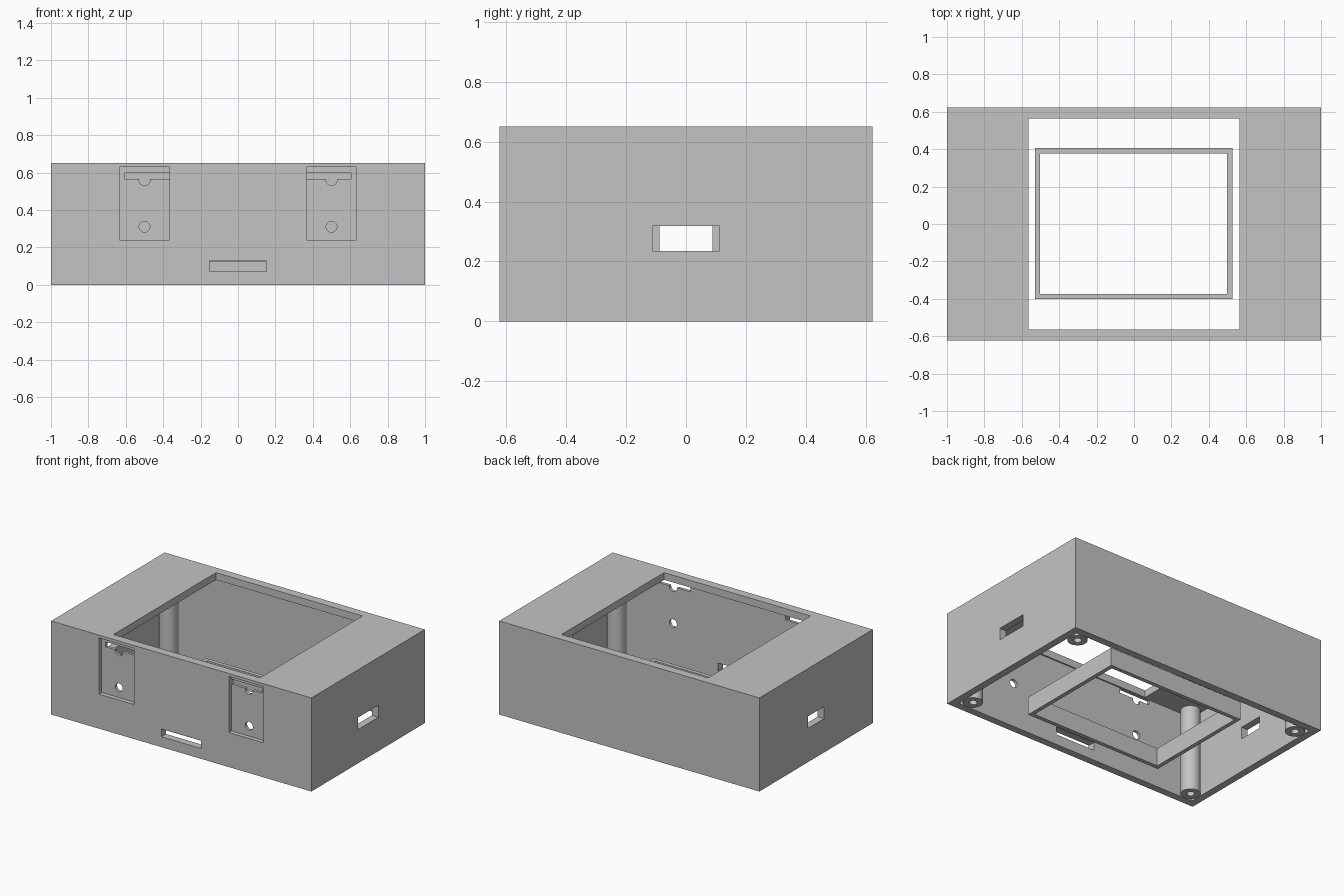
import bpy
import math

cube = bpy.data.objects.get("Cube")
if cube:
    bpy.data.objects.remove(cube, do_unlink=True)

# Single plain material
grey = bpy.data.materials.new("light_grey")
grey.use_nodes = True
grey.diffuse_color = (0.55, 0.55, 0.55, 1)
grey.node_tree.nodes["Principled BSDF"].inputs["Base Color"].default_value = (0.55, 0.55, 0.55, 1)

W, D, H = 1.0, 0.6225, 0.65   # half width, half depth, height
T = 0.05                      # wall thickness


def box(name, x, y, z):
    """Box from (min, max) ranges on each axis."""
    bpy.ops.mesh.primitive_cube_add(size=1, location=[sum(r) / 2 for r in (x, y, z)])
    ob = bpy.context.object
    ob.name = name
    ob.scale = [r[1] - r[0] for r in (x, y, z)]
    bpy.ops.object.transform_apply(location=False, rotation=False, scale=True)
    ob.data.materials.append(grey)
    return ob


def cylinder(name, radius, length, centre, along_y=False):
    bpy.ops.mesh.primitive_cylinder_add(
        vertices=40, radius=radius, depth=length, location=centre,
        rotation=(math.pi / 2 if along_y else 0, 0, 0))
    ob = bpy.context.object
    ob.name = name
    ob.data.materials.append(grey)
    return ob


def cut(target, cutters):
    """Subtract each cutter from the target and discard it."""
    for c in cutters:
        mod = target.modifiers.new("cut", "BOOLEAN")
        mod.operation = "DIFFERENCE"
        mod.solver = "EXACT"
        mod.object = c
        bpy.context.view_layer.objects.active = target
        bpy.ops.object.modifier_apply(modifier=mod.name)
        bpy.data.objects.remove(c, do_unlink=True)


def smooth(ob):
    bpy.ops.object.select_all(action="DESELECT")
    ob.select_set(True)
    bpy.context.view_layer.objects.active = ob
    bpy.ops.object.shade_smooth_by_angle(angle=math.radians(30))


# Enclosure shell, open at the bottom, with a large top window
shell = box("enclosure_shell", (-W, W), (-D, D), (0, H))
through_front = (-D - 0.1, -D + 0.15)
cutters = [
    box("cavity", (-W + T, W - T), (-D + T, D - T), (-0.1, H - T)),
    box("top_window", (-0.563, 0.563), (-0.563, 0.563), (0.4, 0.8)),
    box("front_slot", (-0.153, 0.153), through_front, (0.072, 0.127)),
    box("left_port", (W - 0.15, W + 0.1), (-0.112, 0.112), (0.235, 0.318)),
    box("right_port", (-W - 0.1, -W + 0.15), (-0.088, 0.088), (0.235, 0.318)),
]

# Mounting pockets on the front, each with a slot and two holes
for s in (-1, 1):
    pocket = sorted((s * 0.365, s * 0.633))
    slot = sorted((s * 0.365, s * 0.603))
    cutters += [
        box("pocket", pocket, (-D - 0.1, -D + 0.03), (0.24, 0.63)),
        box("pocket_slot", slot, through_front, (0.565, 0.599)),
        cylinder("lower_hole", 0.029, 0.25, (s * 0.5, -D, 0.31), True),
        cylinder("upper_hole", 0.029, 0.25, (s * 0.5, -D, 0.56), True),
    ]
cut(shell, cutters)
smooth(shell)

# Corner screw posts
for sx, side in ((1, "left"), (-1, "right")):
    for sy, end in ((1, "back"), (-1, "front")):
        x, y = sx * 0.886, sy * 0.507
        post = cylinder(f"{end}_{side}_post", 0.0625, H - T, (x, y, (H - T) / 2))
        cut(post, [cylinder("screw_hole", 0.025, 0.5, (x, y, 0.05))])
        smooth(post)

# Loose rectangular frame resting on the base plane
frame = box("display_frame", (-0.53, 0.526), (-0.401, 0.405), (0, 0.125))
cut(frame, [box("frame_opening", (-0.502, 0.498), (-0.373, 0.377), (-0.1, 0.3))])
